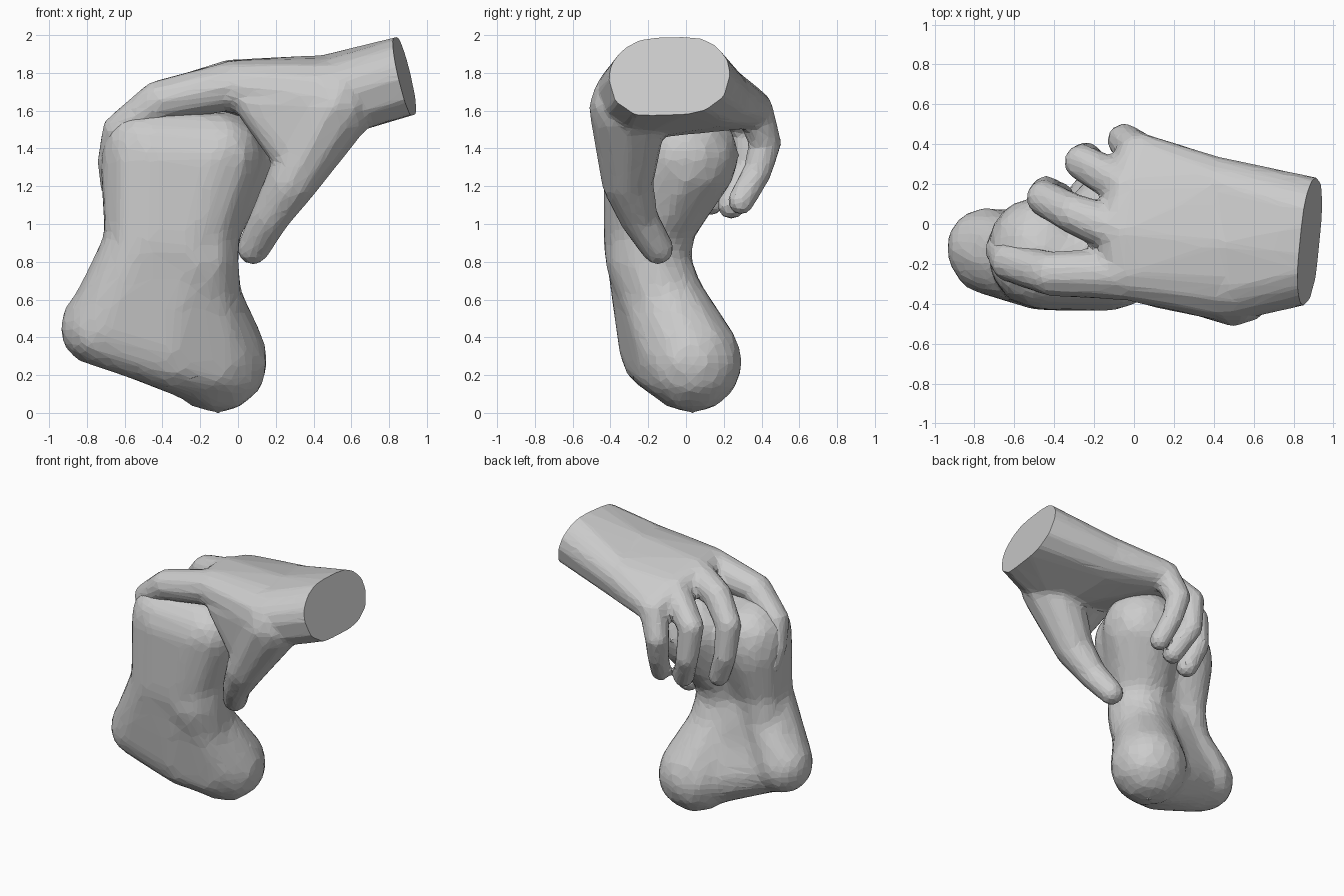
import bpy, bmesh
from mathutils import Vector, Matrix

if "Cube" in bpy.data.objects:
    bpy.data.objects.remove(bpy.data.objects["Cube"])


def hull(bm, balls):
    """Convex hull around a group of (x, y, z, radius) balls."""
    part = bmesh.new()
    for x, y, z, r in balls:
        bmesh.ops.create_icosphere(part, subdivisions=2, radius=r * 1.03,
                                   matrix=Matrix.Translation((x, y, z)))
    res = bmesh.ops.convex_hull(part, input=part.verts[:])
    junk = {g for g in res["geom_interior"] + res["geom_unused"]
            if isinstance(g, bmesh.types.BMVert)}
    bmesh.ops.delete(part, geom=list(junk), context='VERTS')
    tmp = bpy.data.meshes.new("tmp")
    part.to_mesh(tmp)
    part.free()
    bm.from_mesh(tmp)
    bpy.data.meshes.remove(tmp)


def chain(bm, balls):
    """Jointed limb: one tapered segment between each pair of balls."""
    for a, b in zip(balls, balls[1:]):
        hull(bm, [a, b])


def finish(bm, name, voxel, smooth, ratio, cut=None):
    """Fuse the parts into one skin, soften, reduce to facets, trim flat."""
    me = bpy.data.meshes.new(name)
    bm.to_mesh(me)
    bm.free()
    ob = bpy.data.objects.new(name, me)
    bpy.context.collection.objects.link(ob)
    m = ob.modifiers.new("fuse", 'REMESH')
    m.mode, m.voxel_size = 'VOXEL', voxel
    m = ob.modifiers.new("soften", 'SMOOTH')
    m.factor, m.iterations = 0.5, smooth
    m = ob.modifiers.new("facets", 'DECIMATE')
    m.ratio = ratio
    dg = bpy.context.evaluated_depsgraph_get()
    new = bpy.data.meshes.new_from_object(ob.evaluated_get(dg))
    ob.modifiers.clear()
    ob.data = new
    if cut:
        b = bmesh.new()
        b.from_mesh(new)
        res = bmesh.ops.bisect_plane(b, geom=b.verts[:] + b.edges[:] + b.faces[:],
                                     plane_co=cut[0], plane_no=cut[1], clear_outer=True)
        edges = [e for e in res["geom_cut"] if isinstance(e, bmesh.types.BMEdge)]
        bmesh.ops.contextual_create(b, geom=edges)
        b.to_mesh(new)
        b.free()
    new.shade_flat()
    return ob


# Gripped block: two upright limbs with knobbed ends, joined by a front web
block = bmesh.new()
right_top, left_top = (-0.07, 0.00, 1.36, 0.28), (-0.46, -0.13, 1.34, 0.275)
right_mid, left_mid = (-0.22, -0.20, 0.80, 0.225), (-0.50, -0.22, 0.90, 0.205)
right_foot, left_foot = (-0.11, 0.03, 0.27, 0.27), (-0.74, -0.12, 0.45, 0.205)
chain(block, [right_top, (-0.21, -0.18, 1.00, 0.225), right_mid,
              (-0.20, -0.12, 0.58, 0.225), right_foot])
chain(block, [left_top, left_mid, (-0.58, -0.19, 0.68, 0.195), left_foot])
# back ridge of the left limb
chain(block, [(-0.50, -0.10, 1.28, 0.23), (-0.55, -0.13, 0.95, 0.16),
              (-0.58, -0.13, 0.72, 0.16), left_foot])
# front web: upper and lower plates
hull(block, [(-0.10, -0.20, 1.36, 0.23), (-0.48, -0.18, 1.38, 0.24),
             (-0.26, -0.22, 0.85, 0.21), left_mid])
hull(block, [(-0.24, -0.22, 0.85, 0.20), left_mid, (-0.14, -0.06, 0.27, 0.215),
             (-0.34, -0.15, 0.31, 0.195), (-0.73, -0.16, 0.44, 0.195)])
hull(block, [(-0.15, -0.02, 0.25, 0.22), (-0.72, -0.13, 0.44, 0.18), (-0.25, -0.12, 0.60, 0.19)])
finish(block, "gripped_block", 0.035, 7, 0.25)

# Hand: forearm, palm, knuckles and the web towards the thumb
hand = bmesh.new()
wrist = [(0.95, -0.17, 1.80, 0.21), (0.95, 0.01, 1.80, 0.21)]
heel = [(0.48, -0.28, 1.66, 0.21), (0.45, -0.10, 1.73, 0.16), (0.40, 0.18, 1.68, 0.16)]
index = (-0.04, -0.25, 1.73, 0.13)
middle = (-0.06, -0.04, 1.74, 0.125)
ring = (-0.03, 0.18, 1.70, 0.11)
little = (0.02, 0.36, 1.61, 0.10)
hull(hand, wrist + heel)
hull(hand, heel + [index, middle, ring, little])
hull(hand, [heel[0], (0.29, -0.33, 1.36, 0.11), (0.08, -0.31, 1.64, 0.10)])

# Fingers wrapped over the block
chain(hand, [index, (-0.42, -0.25, 1.65, 0.11), (-0.62, -0.19, 1.49, 0.10),
             (-0.66, -0.13, 1.33, 0.085), (-0.66, -0.08, 1.20, 0.07)])
chain(hand, [middle, (-0.30, 0.05, 1.69, 0.10), (-0.45, 0.13, 1.53, 0.09),
             (-0.44, 0.16, 1.30, 0.08), (-0.37, 0.13, 1.12, 0.075)])
chain(hand, [ring, (-0.26, 0.31, 1.53, 0.09), (-0.24, 0.33, 1.30, 0.08),
             (-0.15, 0.24, 1.10, 0.075)])
chain(hand, [little, (-0.05, 0.42, 1.43, 0.085), (-0.03, 0.38, 1.28, 0.075),
             (0.01, 0.29, 1.12, 0.07)])

# Thumb
chain(hand, [(0.50, -0.30, 1.62, 0.21), (0.28, -0.31, 1.22, 0.135),
             (0.165, -0.25, 1.03, 0.10), (0.08, -0.15, 0.87, 0.085)])
finish(hand, "gripping_hand", 0.02, 4, 0.10,
       (Vector((0.88, -0.08, 1.79)), Vector((0.42, -0.045, 0.1))))
